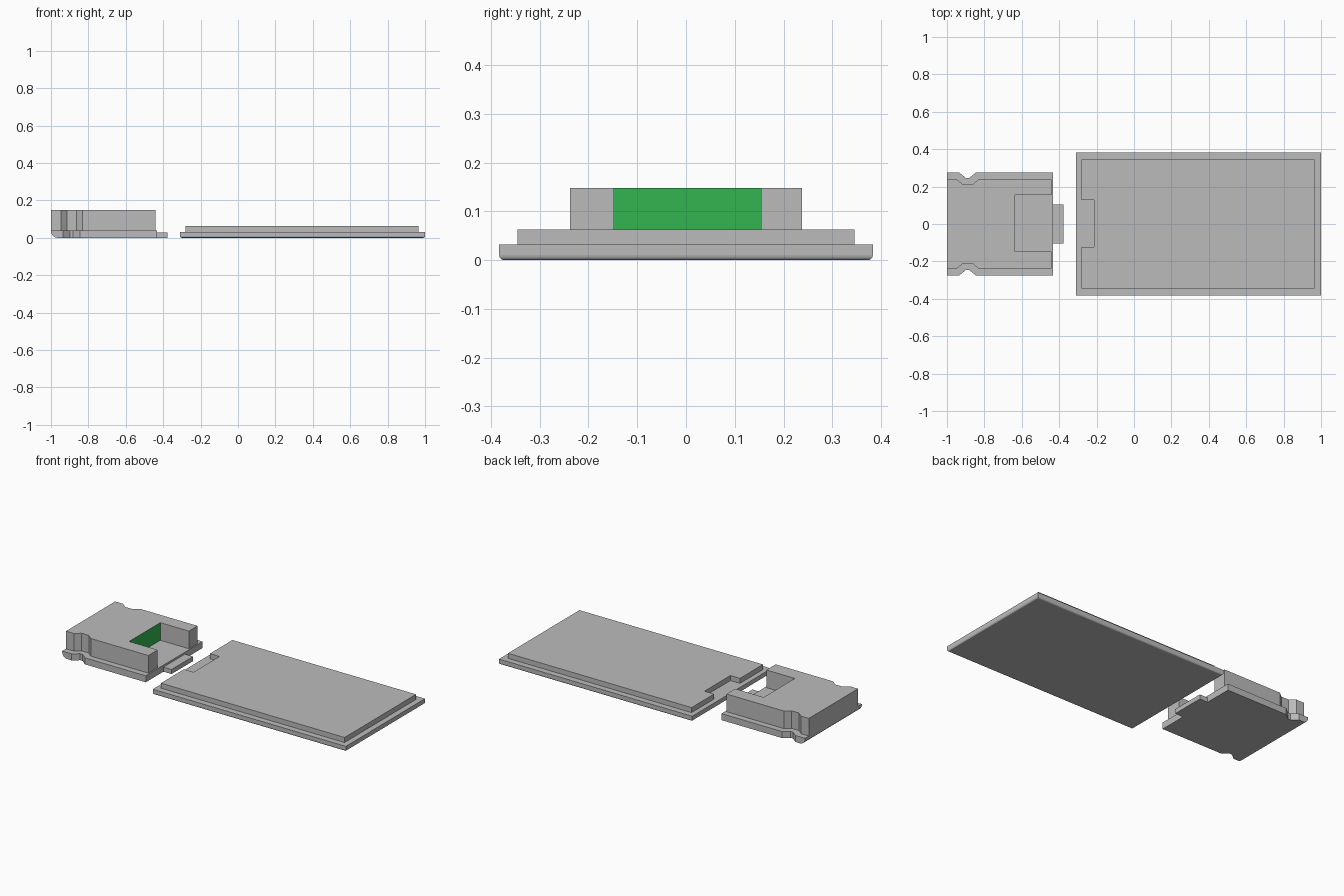
import bpy
import bmesh
import math

if "Cube" in bpy.data.objects:
    bpy.data.objects.remove(bpy.data.objects["Cube"])


def material(name, rgb):
    m = bpy.data.materials.new(name)
    m.diffuse_color = (*rgb, 1.0)
    m.use_nodes = True
    m.node_tree.nodes["Principled BSDF"].inputs["Base Color"].default_value = m.diffuse_color
    return m


GREY = material("grey", (0.5, 0.5, 0.5))
GREEN = material("green", (0.032, 0.463, 0.083))


def prism(name, outline, z0, z1, round_rule=None, radius=0.0, green_rule=None):
    """Extrude a counter-clockwise outline from z0 to z1, rounding chosen edges."""
    bm = bmesh.new()
    base = bm.faces.new([bm.verts.new((x, y, z0)) for x, y in outline])
    top = bmesh.ops.extrude_face_region(bm, geom=[base], use_keep_orig=True)["geom"]
    for v in top:
        if isinstance(v, bmesh.types.BMVert):
            v.co.z = z1
    bmesh.ops.recalc_face_normals(bm, faces=bm.faces[:])
    if green_rule:
        for f in bm.faces:
            f.material_index = int(green_rule(f))
    if round_rule:
        edges = [e for e in bm.edges if all(round_rule(v.co) for v in e.verts)]
        rounded = bmesh.ops.bevel(bm, geom=edges, offset=radius, segments=5,
                                  profile=0.5, affect='EDGES')
        for f in rounded["faces"]:
            f.smooth = abs(f.normal.z) < 0.999
        for e in bm.edges:
            e.smooth = e.calc_face_angle(0.0) < math.radians(30)
    me = bpy.data.meshes.new(name)
    bm.to_mesh(me)
    bm.free()
    me.materials.append(GREY)
    me.materials.append(GREEN)
    ob = bpy.data.objects.new(name, me)
    bpy.context.collection.objects.link(ob)
    return ob


def rect(x0, x1, y):
    return [(x0, -y), (x1, -y), (x1, y), (x0, y)]


def notched_side(x0, x1, y, y_in, xs):
    """Long side from x0 to x1 with a small trapezoid dent."""
    return [(x0, y), (xs[0], y), (xs[1], y_in), (xs[2], y_in), (xs[3], y), (x1, y)]


def mirror_y(points):
    return [(x, -y) for x, y in points]


# Large plate: wide lower slab with rounded bottom rim
prism("plate_base", rect(-0.31, 1.0, 0.383), 0.0, 0.032,
      lambda c: c.z < 0.001, 0.01)

# Large plate: raised inner slab with a notch in its left end
prism("plate_top",
      [(-0.28, -0.346), (0.965, -0.346), (0.965, 0.346), (-0.28, 0.346),
       (-0.28, 0.128), (-0.215, 0.128), (-0.215, -0.123), (-0.28, -0.123)],
      0.032, 0.063)

# Small block: flange with dented sides and a rounded lower left edge
side = notched_side(-1.0, -0.433, 0.275, 0.246, (-0.935, -0.898, -0.882, -0.845))
prism("block_flange", mirror_y(side) + side[::-1], 0.0, 0.04,
      lambda c: c.z < 0.001 and c.x < -0.999, 0.035)

# Small block: tab facing the plate
prism("block_tab", rect(-0.433, -0.378, 0.104), 0.0, 0.028)

# Small block: housing with a pocket whose inner wall is green
side = notched_side(-1.0, -0.441, 0.238, 0.211, (-0.947, -0.914, -0.864, -0.832))
pocket = [(-0.441, -0.148), (-0.635, -0.148), (-0.635, 0.154), (-0.441, 0.154)]
prism("block_housing", mirror_y(side) + pocket + side[::-1], 0.04, 0.148,
      green_rule=lambda f: all(abs(v.co.x + 0.635) < 0.001 for v in f.verts))
